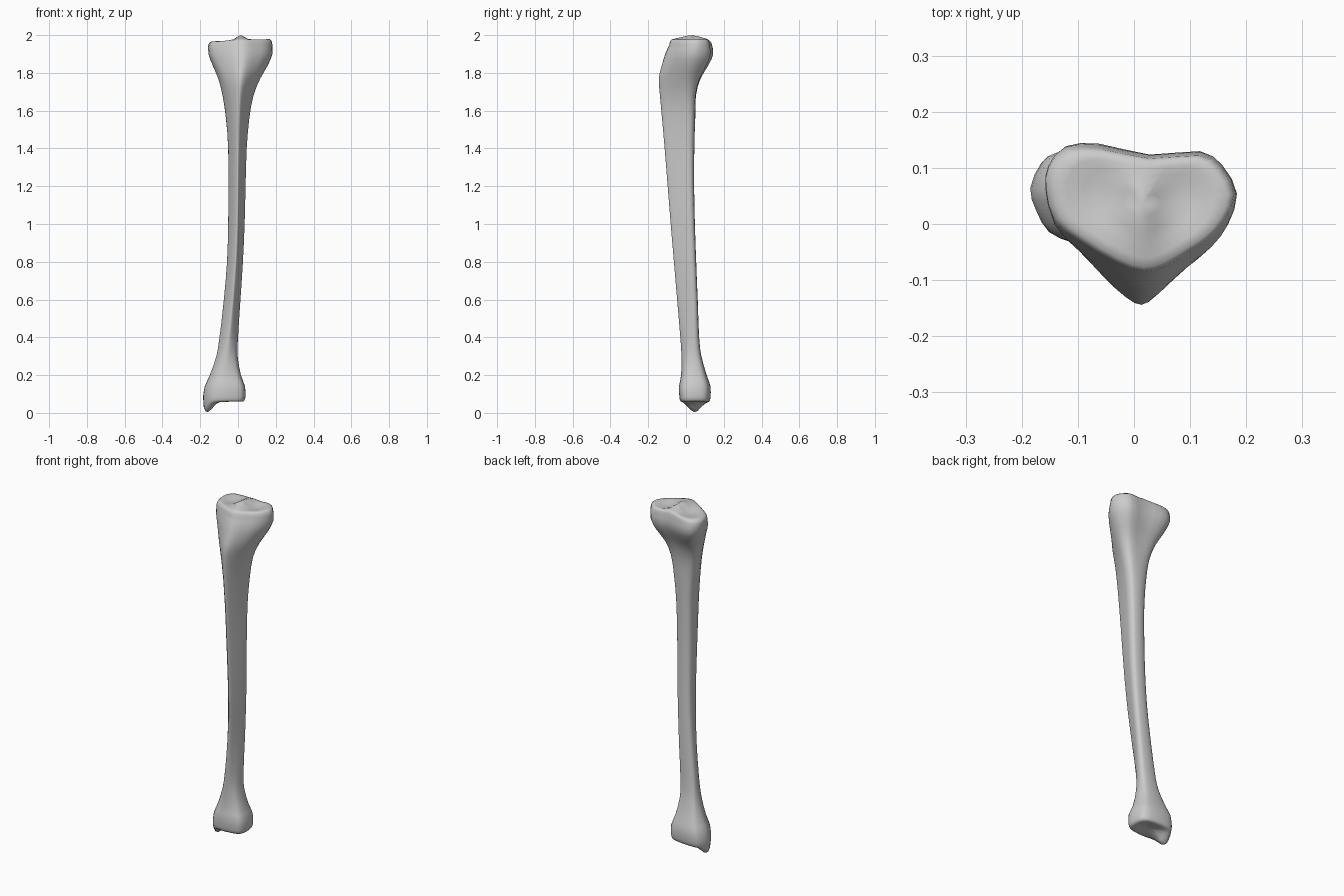
import bpy, bmesh
from math import exp

if "Cube" in bpy.data.objects:
    bpy.data.objects.remove(bpy.data.objects["Cube"])

# Cross-section outlines, starting at the front and turning towards +x
PLATEAU = [(.02, -.143), (.06, -.13), (.105, -.095), (.14, -.065), (.17, -.02), (.185, .04),
           (.16, .1), (.12, .13), (.03, .123), (-.06, .145), (-.12, .14), (-.15, .1),
           (-.155, .05), (-.14, -.02), (-.1, -.065), (-.03, -.12)]
SHAFT = [(.1, -1), (.3, -.82), (.5, -.5), (.7, -.15), (.87, .2), (1, .55), (.9, .82), (.6, .95),
         (0, 1), (-.5, .95), (-.85, .82), (-1, .5), (-.9, .1), (-.65, -.3), (-.4, -.65), (-.1, -.92)]
ANKLE = [(0, -1), (.35, -.97), (.65, -.9), (.88, -.75), (1, -.35), (1, .15), (.92, .6), (.7, .85),
         (.25, .97), (-.2, 1), (-.6, .95), (-.82, .75), (-1, .2), (-.9, -.3), (-.7, -.75), (-.35, -.95)]

# Stations: z, left, right, front, back, blend (-1 ankle, 0 shaft, 1 plateau)
STATIONS = [
    (.085, -.185, .038, -.035, .130, -1), (.14, -.176, .036, -.037, .130, -1),
    (.20, -.150, .015, -.026, .110, -.9), (.30, -.117, -.002, -.024, .082, -.6),
    (.40, -.100, .000, -.030, .070, -.3), (.60, -.075, .013, -.047, .062, 0),
    (.80, -.058, .026, -.064, .054, 0), (1.0, -.052, .035, -.081, .047, 0),
    (1.2, -.051, .040, -.097, .043, 0), (1.4, -.052, .046, -.113, .044, 0),
    (1.56, -.064, .060, -.127, .049, 0), (1.68, -.082, .082, -.138, .055, .2),
    (1.77, -.106, .118, -.144, .080, .5), (1.84, -.135, .158, -.128, .120, .8),
    (1.90, -.156, .182, -.110, .143, 1), (1.95, -.157, .182, -.088, .136, 1)]


def unit(points):
    """Fit an outline into the box from -1 to 1."""
    axes = []
    for axis in zip(*points):
        lo, hi = min(axis), max(axis)
        axes.append([2 * (v - lo) / (hi - lo) - 1 for v in axis])
    return list(zip(*axes))


def smooth(points, closed, steps=2):
    """Add in-between points along a Catmull-Rom curve."""
    n, out = len(points), []

    def at(i):
        return points[i % n] if closed else points[max(0, min(n - 1, i))]
    for i in range(n if closed else n - 1):
        a, b, c, d = (at(i + k) for k in (-1, 0, 1, 2))
        for s in range(steps):
            t = s / steps
            out.append(tuple(.5 * (2 * q + (r - p) * t + (2 * p - 5 * q + 4 * r - w) * t * t
                                   + (3 * q - p - 3 * r + w) * t ** 3)
                             for p, q, r, w in zip(a, b, c, d)))
    return out if closed else out + [points[-1]]


def bump(x, y, cx, cy, rx, ry):
    return exp(-((x - cx) / rx) ** 2 - ((y - cy) / ry) ** 2)


def top_z(x, y):
    # Two shallow dishes with a raised spine between them
    return (1.976 + .04 * x + .024 * bump(x, y, .015, .03, .032, .07)
            - .013 * bump(x, y, -.07, .05, .05, .06) - .014 * bump(x, y, .09, .05, .05, .06))


def bottom_z(x, y):
    # Slightly arched joint face with the inner ankle knob hanging down
    return (.057 + .012 * bump(x, y, -.04, .05, .05, .05)
            - .054 * bump(x, y, -.163, .045, .038, .045))


plateau, shaft, ankle = (smooth(unit(p), True) for p in (PLATEAU, SHAFT, ANKLE))
bm = bmesh.new()


def add_ring(coords):
    return [bm.verts.new(c) for c in coords]


def bridge(a, b):
    for i in range(len(a)):
        j = (i + 1) % len(a)
        bm.faces.new((a[i], a[j], b[j], b[i]))


# Long body
outlines = []
for z, x0, x1, y0, y1, blend in smooth(STATIONS, False):
    end = plateau if blend > 0 else ankle
    w = min(1, abs(blend))
    outlines.append([((x0 + x1) / 2 + (x1 - x0) / 2 * (s[0] + (e[0] - s[0]) * w),
                      (y0 + y1) / 2 + (y1 - y0) / 2 * (s[1] + (e[1] - s[1]) * w), z)
                     for s, e in zip(shaft, end)])
rings = [add_ring(o) for o in outlines]
for lower, upper in zip(rings, rings[1:]):
    bridge(lower, upper)


# Joint faces at both ends, made of shrinking rings
def cap(ring, outline, centre, height, edge, flip):
    cx, cy = centre
    for k, lift in ((.975, edge), (.91, edge * .2), (.78, 0), (.6, 0), (.4, 0), (.2, 0)):
        pts = [(cx + (x - cx) * k, cy + (y - cy) * k) for x, y, _ in outline]
        inner = add_ring([(x, y, height(x, y) + lift) for x, y in pts])
        bridge(*((inner, ring) if flip else (ring, inner)))
        ring = inner
    tip = bm.verts.new((cx, cy, height(cx, cy)))
    for i in range(len(ring)):
        bm.faces.new((ring[i], ring[(i + 1) % len(ring)], tip))


cap(rings[-1], outlines[-1], (.015, .035), top_z, -.012, False)
cap(rings[0], outlines[0], (-.07, .047), bottom_z, .013, True)
bmesh.ops.recalc_face_normals(bm, faces=bm.faces)
for face in bm.faces:
    face.smooth = True

mesh = bpy.data.meshes.new("shin_bone")
bm.to_mesh(mesh)
bm.free()
bone = bpy.data.objects.new("shin_bone", mesh)
bpy.context.collection.objects.link(bone)
